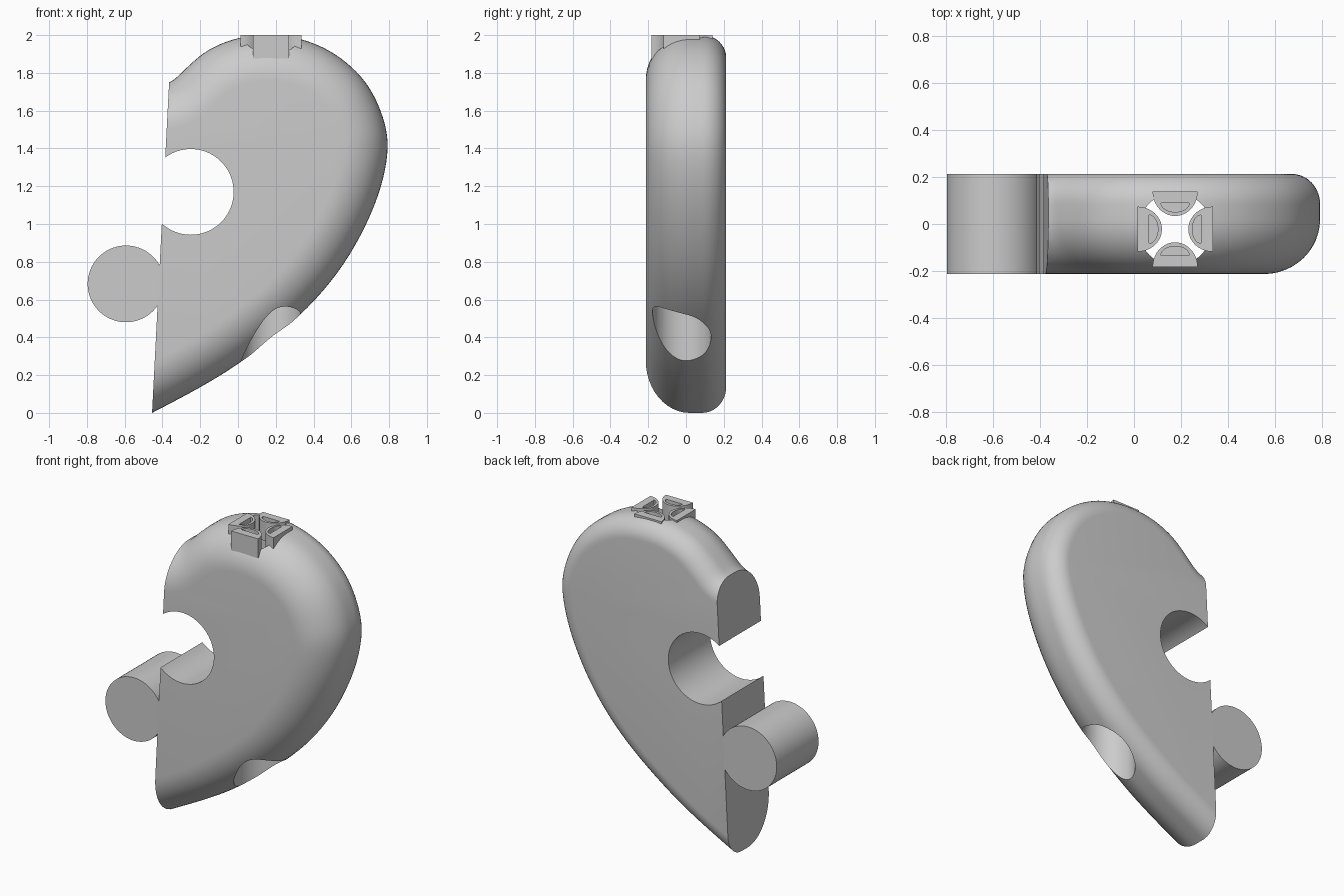
import bpy, bmesh, math
from mathutils import Vector

if "Cube" in bpy.data.objects:
    bpy.data.objects.remove(bpy.data.objects["Cube"])

grey = bpy.data.materials.new("plain_grey")
grey.diffuse_color = (0.6, 0.6, 0.6, 1)
grey.use_nodes = True
grey.node_tree.nodes["Principled BSDF"].inputs["Base Color"].default_value = grey.diffuse_color


def loft(name, loops, cut=None):
    """Skin a stack of equal-length loops and cap both ends; optionally slice with a plane."""
    bm = bmesh.new()
    rings = [[bm.verts.new(p) for p in loop] for loop in loops]
    n = len(rings[0])
    for a, b in zip(rings, rings[1:]):
        for i in range(n):
            j = (i + 1) % n
            bm.faces.new((a[i], a[j], b[j], b[i]))
    bm.faces.new(rings[0])
    bm.faces.new(rings[-1])
    if cut:
        bmesh.ops.bisect_plane(bm, geom=bm.verts[:] + bm.edges[:] + bm.faces[:], dist=1e-5,
                               plane_co=cut[0], plane_no=cut[1], clear_outer=True)
        bmesh.ops.holes_fill(bm, edges=[e for e in bm.edges if e.is_boundary], sides=0)
    bmesh.ops.recalc_face_normals(bm, faces=bm.faces)
    me = bpy.data.meshes.new(name)
    bm.to_mesh(me)
    bm.free()
    me.materials.append(grey)
    ob = bpy.data.objects.new(name, me)
    bpy.context.collection.objects.link(ob)
    return ob


def prism_y(name, pts, y0, y1):
    return loft(name, [[(x, y, z) for x, z in pts] for y in (y0, y1)])


def prism_z(name, pts, z0, z1):
    return loft(name, [[(x, y, z) for x, y in pts] for z in (z0, z1)])


def circle(cx, cy, r, n=72):
    return [(cx + r * math.cos(2 * math.pi * i / n), cy + r * math.sin(2 * math.pi * i / n))
            for i in range(n)]


def volume(me):
    bm = bmesh.new()
    bm.from_mesh(me)
    v = abs(bm.calc_volume())
    bm.free()
    return v


def carve(ob, cutter):
    """Subtract a helper, keeping the first solver result with a sensible volume."""
    before = volume(ob.data)
    m = ob.modifiers.new("carve", 'BOOLEAN')
    m.operation, m.object = 'DIFFERENCE', cutter
    for solver in ('EXACT', 'MANIFOLD', 'FLOAT'):
        m.solver = solver
        dg = bpy.context.evaluated_depsgraph_get()
        me = bpy.data.meshes.new_from_object(ob.evaluated_get(dg))
        if 0.6 * before < volume(me) < 0.999 * before:
            ob.data = me
            break
    ob.modifiers.clear()
    bpy.data.objects.remove(cutter)


def smooth_path(pts, steps=6):
    """Catmull-Rom curve through the points, lightly relaxed."""
    p = [Vector(q) for q in pts]
    out = []
    for i in range(1, len(p) - 2):
        a, b, c, d = p[i - 1:i + 3]
        for s in range(steps):
            t = s / steps
            out.append(0.5 * (2 * b + (c - a) * t + (2 * a - 5 * b + 4 * c - d) * t * t
                              + (3 * b - a - 3 * c + d) * t ** 3))
    out.append(p[-2])
    for _ in range(5):
        out = [out[0]] + [(u + 2 * v + w) / 4 for u, v, w in zip(out, out[1:], out[2:])] + [out[-1]]
    return out


# Half heart: outline runs from the lower tip, round the lobe, to the top valley
outline = smooth_path([
    (-1.0, -0.29), (-0.73, -0.143), (-0.455, 0.0), (-0.21, 0.13), (0.02, 0.272), (0.325, 0.512),
    (0.56, 0.785), (0.725, 1.10), (0.793, 1.37), (0.77, 1.56), (0.675, 1.755), (0.512, 1.902),
    (0.335, 1.979), (0.165, 2.002), (0.0, 1.985), (-0.16, 1.921), (-0.28, 1.82),
    (-0.37, 1.742), (-0.5, 1.735), (-0.65, 1.735), (-0.8, 1.735)])
inward = []
for i in range(len(outline)):
    d = outline[min(i + 1, len(outline) - 1)] - outline[max(i - 1, 0)]
    inward.append(Vector((-d.y, d.x)).normalized())

# Wide rounding on the front edge, tighter rounding on the back edge
DEPTH = 0.213
profile = []
for k in range(13):
    a = math.pi / 2 * k / 12
    profile.append((0.02 - (DEPTH + 0.02) * math.cos(a), 0.24 * (1 - math.sin(a))))
for k in range(11):
    a = math.pi / 2 * k / 10
    profile.append((0.085 + (DEPTH - 0.085) * math.sin(a), 0.12 * (1 - math.cos(a))))
# The slanted joint face slices the left side
body = loft("heart_half", [[(p.x + n.x * s, y, p.y + n.y * s) for p, n in zip(outline, inward)]
                           for y, s in profile],
            cut=((-0.455, 0, 0), (-1, 0, 0.0516)))

# Round socket, round knob and the cord hole
HX, HY = 0.175, -0.022
carve(body, prism_y("socket_cutter", circle(-0.25, 1.17, 0.227), -1, 1))
carve(body, prism_z("hole_cutter", circle(HX, HY, 0.155), -1, 3))
knob = prism_y("knob", circle(-0.593, 0.683, 0.203), -DEPTH, DEPTH)


def half_disc(r, depth, base, angle, n=20):
    """Half disc with its flat side at distance base, bulging towards the hole axis."""
    pts = [(r * math.cos(math.pi * i / n), base - depth * math.sin(math.pi * i / n))
           for i in range(n + 1)]
    c, s = math.cos(angle), math.sin(angle)
    return [(HX + x * c - y * s, HY + x * s + y * c) for x, y in pts]


# Four lugs round the top of the hole, each with a shallow recess
parts = [body, knob]
for k, side in enumerate(("back", "left", "front", "right")):
    ang = k * math.pi / 2
    lug = prism_z(side + "_lug", half_disc(0.096, 0.105, 0.161, ang), 1.875, 2.0)
    carve(lug, prism_z("recess_cutter", half_disc(0.06, 0.038, 0.111, ang), 1.96, 2.1))
    parts.append(lug)

# Smooth shading with crisp edges
bpy.ops.object.select_all(action='DESELECT')
for ob in parts:
    ob.select_set(True)
bpy.context.view_layer.objects.active = body
bpy.ops.object.shade_smooth_by_angle(angle=math.radians(30))
